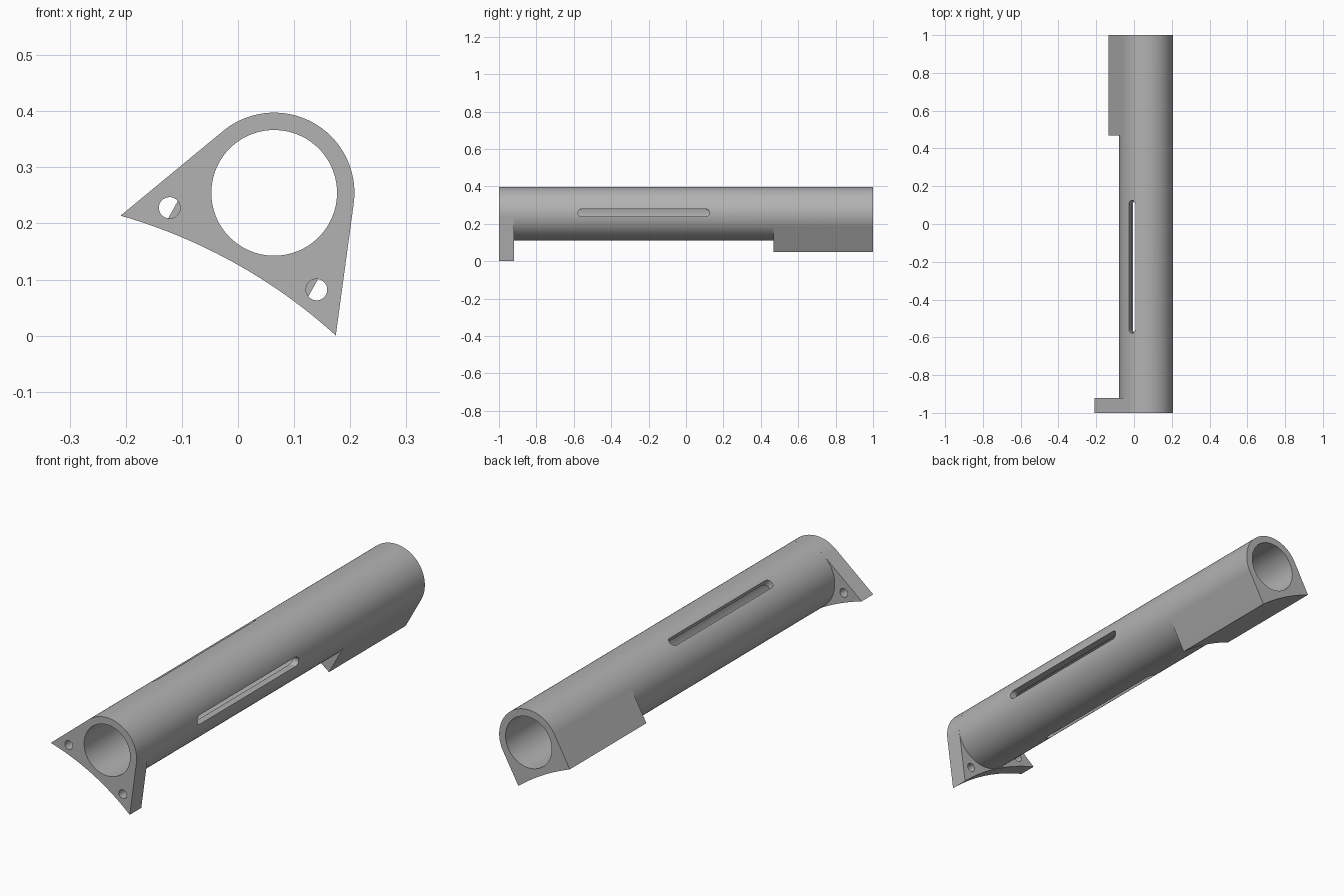
import bpy, bmesh
from math import sin, cos, pi, radians, sqrt, atan2, acos, hypot
from mathutils import Vector

if "Cube" in bpy.data.objects:
    bpy.data.objects.remove(bpy.data.objects["Cube"])

CX, CZ = 0.0645, 0.2545       # tube axis
R_OUT, R_BORE = 0.143, 0.112
TILT = radians(29.1)          # lean of the mounting feet
SADDLE = 0.97                 # radius of the concave underside
T = Vector((cos(TILT), 0, -sin(TILT)))
N = Vector((sin(TILT), 0, cos(TILT)))
Y = Vector((0, 1, 0))
AXIS = Vector((CX, 0, CZ))

grey = bpy.data.materials.new("plain grey")
grey.use_nodes = True
COLOUR = (0.45, 0.45, 0.45, 1)
grey.diffuse_color = COLOUR
grey.node_tree.nodes["Principled BSDF"].inputs["Base Color"].default_value = COLOUR


def prism(name, points, sweep):
    """Closed outline swept along a vector."""
    bm = bmesh.new()
    face = bm.faces.new([bm.verts.new(p) for p in points])
    top = bmesh.ops.extrude_face_region(bm, geom=[face])["geom"]
    bmesh.ops.translate(bm, vec=sweep, verts=[g for g in top if isinstance(g, bmesh.types.BMVert)])
    bmesh.ops.recalc_face_normals(bm, faces=bm.faces)
    mesh = bpy.data.meshes.new(name)
    bm.to_mesh(mesh)
    bm.free()
    mesh.materials.append(grey)
    obj = bpy.data.objects.new(name, mesh)
    bpy.context.collection.objects.link(obj)
    return obj


def arc(r, start, end, n):
    return [(r * cos(start + (end - start) * i / n), r * sin(start + (end - start) * i / n))
            for i in range(n + 1)]


def section(name, outline, y0, y1):
    """Outline in the tilted cross-section frame, swept lengthwise."""
    return prism(name, [AXIS + T * u + N * v + Y * y0 for u, v in outline], Y * (y1 - y0))


def circle(r, n, u=0, v=0):
    return [(u + a, v + b) for a, b in arc(r, 0, 2 * pi, n)[:-1]]


def foot(half):
    """Round top, tangent sides and a concave saddle underneath."""
    def under(u):
        return -R_OUT - 0.0005 - SADDLE + sqrt(SADDLE ** 2 - u * u)
    tip = under(half)
    start = max(0, atan2(tip, half) + acos(R_OUT / hypot(half, tip))) if half > R_OUT else 0
    saddle = [-half + 2 * half * i / 24 for i in range(25)]
    return arc(R_OUT, start, pi - start, 60) + [(u, under(u)) for u in saddle]


def combine(body, other, operation):
    mod = body.modifiers.new(operation, "BOOLEAN")
    mod.object, mod.operation, mod.solver = other, operation, "EXACT"
    bpy.context.view_layer.objects.active = body
    bpy.ops.object.modifier_apply(modifier=mod.name)
    bpy.data.objects.remove(other)


# Tube with front flange and rear saddle block
body = section("tube_body", circle(R_OUT, 120), -1, 1)
combine(body, section("front_flange", foot(0.2195), -1, -0.92), "UNION")
combine(body, section("rear_block", foot(R_OUT), 0.468, 1), "UNION")

# Bore and flange screw holes
combine(body, section("bore", circle(R_BORE, 96), -1.1, 1.1), "DIFFERENCE")
for side in (-1, 1):
    combine(body, section("screw_hole", circle(0.019, 32, side * 0.15, -0.114), -1.1, -0.8), "DIFFERENCE")

# Three long round-ended slots through the wall
for k in range(3):
    a = radians(1.8 + 120 * k)
    out = Vector((cos(a), 0, sin(a)))
    across = Vector((-sin(a), 0, cos(a)))
    ends = [(0.105 + p, q) for p, q in arc(0.02, -pi / 2, pi / 2, 12)]
    ends += [(-0.558 + p, q) for p, q in arc(0.02, pi / 2, 3 * pi / 2, 12)]
    combine(body, prism("slot", [AXIS + out * 0.07 + Y * p + across * q for p, q in ends], out * 0.12),
            "DIFFERENCE")

# Smooth round faces, crisp edges
bpy.ops.object.select_all(action="DESELECT")
body.select_set(True)
bpy.context.view_layer.objects.active = body
bpy.ops.object.shade_smooth_by_angle(angle=radians(25))
weighted = body.modifiers.new("even_shading", "WEIGHTED_NORMAL")
weighted.keep_sharp = True
